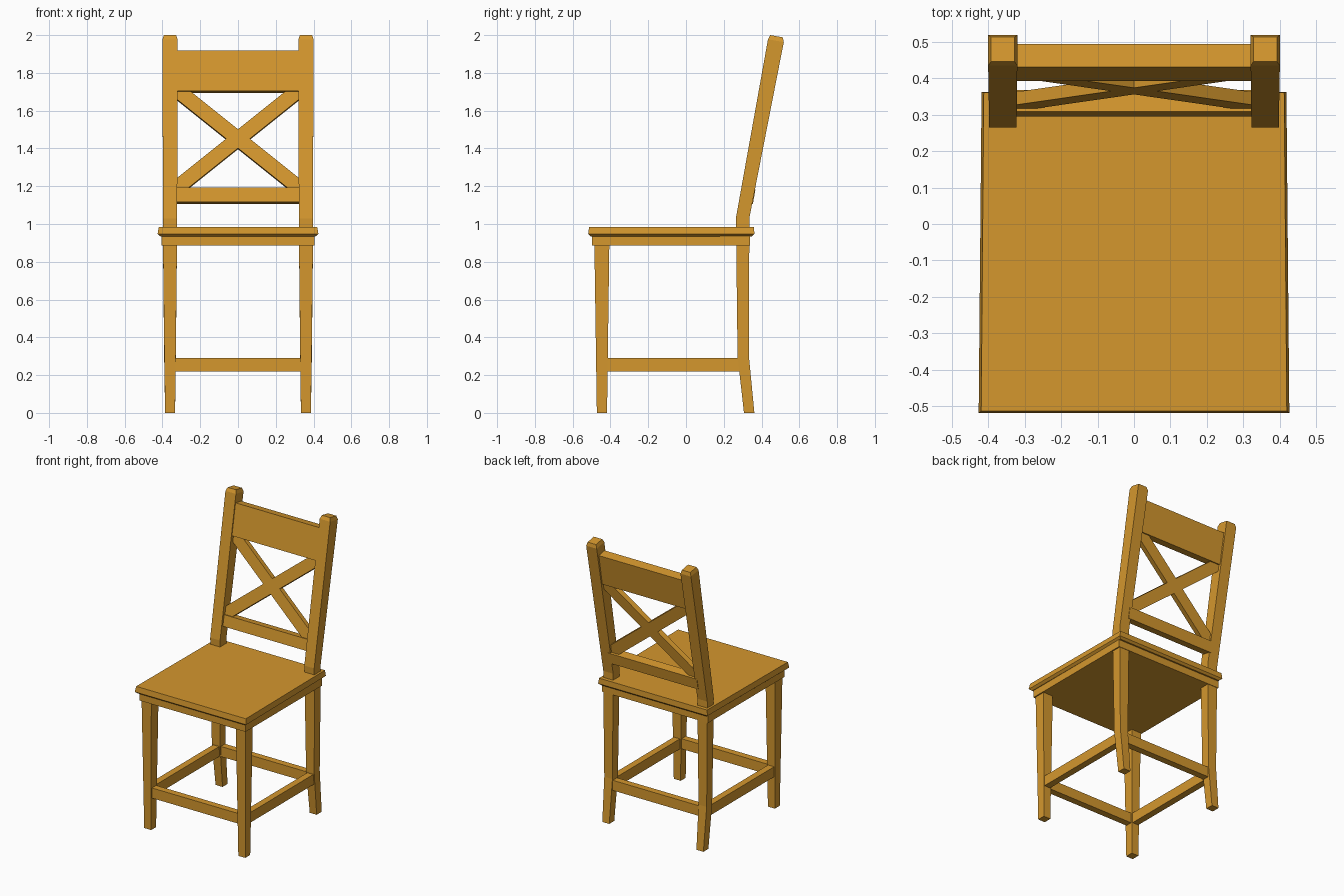
import bpy
import bmesh
from math import sin, cos, atan

cube = bpy.data.objects.get("Cube")
if cube:
    bpy.data.objects.remove(cube, do_unlink=True)

wood = bpy.data.materials.new("honey wood")
wood.use_nodes = True
colour = (0.66, 0.31, 0.027, 1)
wood.diffuse_color = colour
wood.node_tree.nodes["Principled BSDF"].inputs["Base Color"].default_value = colour

SLOPE = 0.18
TILT = atan(SLOPE)


def loft(name, sections):
    """Join a stack of four-point sections into a closed solid."""
    bm = bmesh.new()
    rings = [[bm.verts.new(p) for p in s] for s in sections]
    for a, b in zip(rings, rings[1:]):
        for i in range(4):
            j = (i + 1) % 4
            bm.faces.new((a[i], a[j], b[j], b[i]))
    bm.faces.new(rings[0])
    bm.faces.new(rings[-1])
    bmesh.ops.recalc_face_normals(bm, faces=bm.faces)
    mesh = bpy.data.meshes.new(name)
    bm.to_mesh(mesh)
    bm.free()
    mesh.materials.append(wood)
    obj = bpy.data.objects.new(name, mesh)
    bpy.context.collection.objects.link(obj)
    return obj


def level(x0, x1, y0, y1, z):
    return [(x0, y0, z), (x1, y0, z), (x1, y1, z), (x0, y1, z)]


def leaning(x0, x1, y, z, depth):
    """Section square to the leaning back, given its front edge."""
    yb, zb = y + depth * cos(TILT), z - depth * sin(TILT)
    return [(x0, y, z), (x1, y, z), (x1, yb, zb), (x0, yb, zb)]


def box(name, x0, x1, y0, y1, z0, z1):
    return loft(name, [level(x0, x1, y0, y1, z) for z in (z0, z1)])


def trapezoid(front, back, y0, y1, z):
    return [(-front, y0, z), (front, y0, z), (back, y1, z), (-back, y1, z)]


# Seat board with undercut rim, and the apron block beneath it
loft("seat", [
    trapezoid(0.41, 0.402, -0.503, 0.348, 0.934),
    trapezoid(0.426, 0.418, -0.518, 0.362, 0.947),
    trapezoid(0.419, 0.412, -0.513, 0.36, 0.985),
])
box("apron", -0.405, 0.405, -0.497, 0.338, 0.885, 0.936)

for side, s in (("left", 1), ("right", -1)):
    # Tapered front leg
    loft(side + "_front_leg", [
        level(s * 0.333, s * 0.386, -0.472, -0.418, 0),
        level(s * 0.323, s * 0.397, -0.485, -0.406, 0.89),
    ])
    # Back leg, kicked out at the foot, running up into the leaning post
    loft(side + "_back_leg", [
        level(s * 0.333, s * 0.386, 0.307, 0.362, 0),
        level(s * 0.329, s * 0.391, 0.273, 0.333, 0.3),
        level(s * 0.323, s * 0.397, 0.266, 0.335, 0.89),
        level(s * 0.322, s * 0.397, 0.264, 0.335, 1.03),
        leaning(s * 0.32, s * 0.4, 0.434, 1.978, 0.085),
        leaning(s * 0.328, s * 0.392, 0.446, 2.0, 0.068),
    ])
    # Side stretcher
    xs = sorted((s * 0.337, s * 0.383))
    box(side + "_stretcher", *xs, -0.44, 0.3, 0.22, 0.29)

# Front and back stretchers
box("front_stretcher", -0.35, 0.35, -0.468, -0.422, 0.22, 0.29)
box("back_stretcher", -0.35, 0.35, 0.283, 0.329, 0.22, 0.29)

# Back rails
for name, y, z0, z1, depth in (("top_rail", 0.392, 1.705, 1.918, 0.064),
                               ("lower_rail", 0.295, 1.117, 1.192, 0.06)):
    loft(name, [leaning(-0.34, 0.34, y + SLOPE * (z - z0), z, depth)
                for z in (z0, z1)])


# Crossed braces
def brace_end(x, z):
    low, high = (leaning(x, x, 0.364 + SLOPE * (h - 1.45), h, 0.036)
                 for h in (z - 0.05, z + 0.05))
    return [low[0], low[2], high[2], high[0]]


for name, s in (("rising_brace", 1), ("falling_brace", -1)):
    loft(name, [brace_end(x, 1.452 + s * 0.8 * x) for x in (-0.335, 0.335)])
